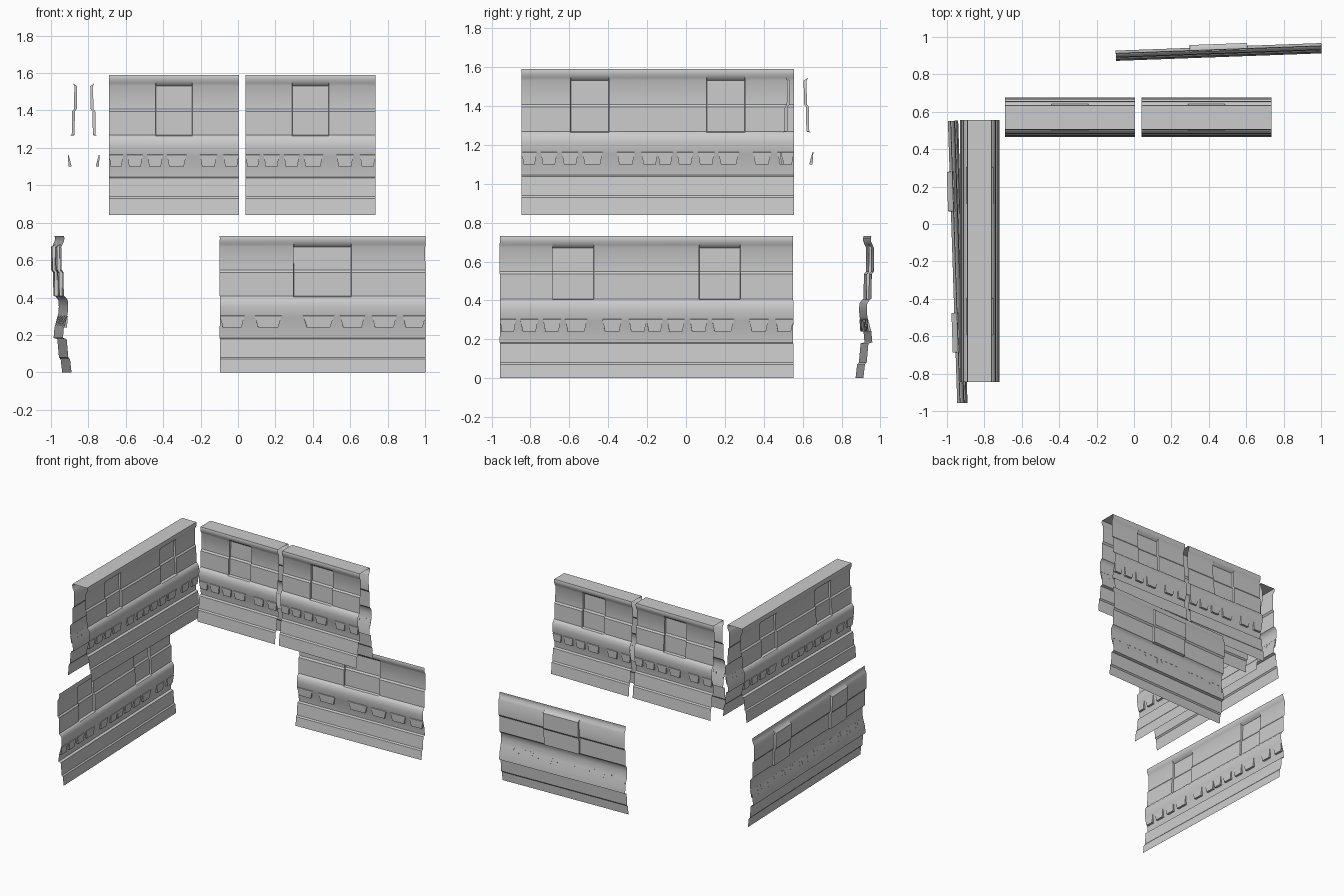
import bpy, bmesh, math
from mathutils import Matrix, Vector

if "Cube" in bpy.data.objects:
    bpy.data.objects.remove(bpy.data.objects["Cube"])

stone = bpy.data.materials.new("grey stone")
stone.diffuse_color = (0.6, 0.6, 0.6, 1)
stone.use_nodes = True
stone.node_tree.nodes["Principled BSDF"].inputs["Base Color"].default_value = stone.diffuse_color

# Moulding profile: (distance out from the wall centre, height)
PROFILE = [(.105, 0), (.097, .09), (.088, .10), (.079, .198), (.059, .204),
           (.064, .26), (.080, .315), (.085, .34), (.087, .37), (.085, .405),
           (.071, .424), (.064, .428), (.062, .555), (.052, .568),
           (.050, .69), (.058, .706), (.065, .722), (.067, .737), (.064, .75)]
# Dentil centres and widths along one module (fractions)
DENTILS = [(.055, .11), (.20, .12), (.355, .12), (.52, .15), (.765, .13), (.94, .12)]
NICHE = (.36, .64)
NICHE_DEPTH = .015


def relief(bm, length, modules, drop, flip, place):
    """One moulded face, running along x and facing -y."""
    step = length / modules

    def add(x, out, z):
        if flip:
            x = length - x
        return bm.verts.new(place @ Vector((x, -out, max(0, z - drop))))

    def face(vs):
        bm.faces.new(vs[::-1] if flip else vs)

    # columns, with steep niche side walls
    cols = [(0, False)]
    for m in range(modules):
        a, b = [(m + f) * step for f in NICHE]
        cols += [(a - .001, False), (a + .001, True), (b - .001, True), (b + .001, False),
                 ((m + 1) * step, False)]
    grid = []
    for x, inside in cols:
        grid.append([add(x, o - (NICHE_DEPTH if inside and .426 < z < .70 else 0), z)
                     for o, z in PROFILE])
    for c0, c1 in zip(grid, grid[1:]):
        for j in range(len(PROFILE) - 1):
            face([c0[j], c1[j], c1[j + 1], c0[j + 1]])

    # tapered dentils, wider at the top
    for m in range(modules):
        for centre, width in DENTILS:
            x, h = (m + centre) * step, width * step / 2
            x0, x1 = max(0, x - h), min(length, x + h)
            t = h * .25
            tl, tr = add(x0, .085, .322), add(x1, .085, .322)
            bl, br = add(x0 + t, .081, .26), add(x1 - t, .081, .26)
            wl, wr = add(x0 + t, .064, .26), add(x1 - t, .064, .26)
            ul, ur = add(x0, .081, .324), add(x1, .081, .324)
            face([bl, br, tr, tl])
            face([wl, wr, br, bl])
            face([wl, bl, tl, ul])
            face([br, wr, ur, tr])
            face([tl, tr, ur, ul])


def panel(name, length, modules, origin, angle, two_sided=True, drop=0, flip=False):
    bm = bmesh.new()
    relief(bm, length, modules, drop, flip, Matrix.Identity(4))
    if two_sided:
        # matching back face and flat top cap; ends and bottom stay open
        turn = Matrix.Translation((length, 0, 0)) @ Matrix.Rotation(math.pi, 4, 'Z')
        relief(bm, length, modules, drop, flip, turn)
        o, z = PROFILE[-1]
        bm.faces.new([bm.verts.new(p) for p in
                      ((0, -o, z), (length, -o, z), (length, o, z), (0, o, z))])
    me = bpy.data.meshes.new(name)
    bm.to_mesh(me)
    bm.free()
    me.materials.append(stone)
    me.shade_smooth()
    me.set_sharp_from_angle(angle=math.radians(35))
    ob = bpy.data.objects.new(name, me)
    ob.location = origin
    ob.rotation_euler = (0, 0, math.radians(angle))
    bpy.context.collection.objects.link(ob)


# Upper double-sided walls
panel("upper_wall_left", .695, 1, (-.69, .57, .84), 0)
panel("upper_wall_right", .695, 1, (.04, .57, .84), 0)
panel("upper_wall_side", 1.40, 2, (-.825, -.845, .84), 90)
# Lower single-sided, slightly turned facings
panel("lower_facing_side", 1.51, 2, (-.995, -.96, 0), 91.9, False, .02)
panel("lower_facing_back", 1.10, 1, (-.1, .977, 0), 2.1, False, .02, True)
